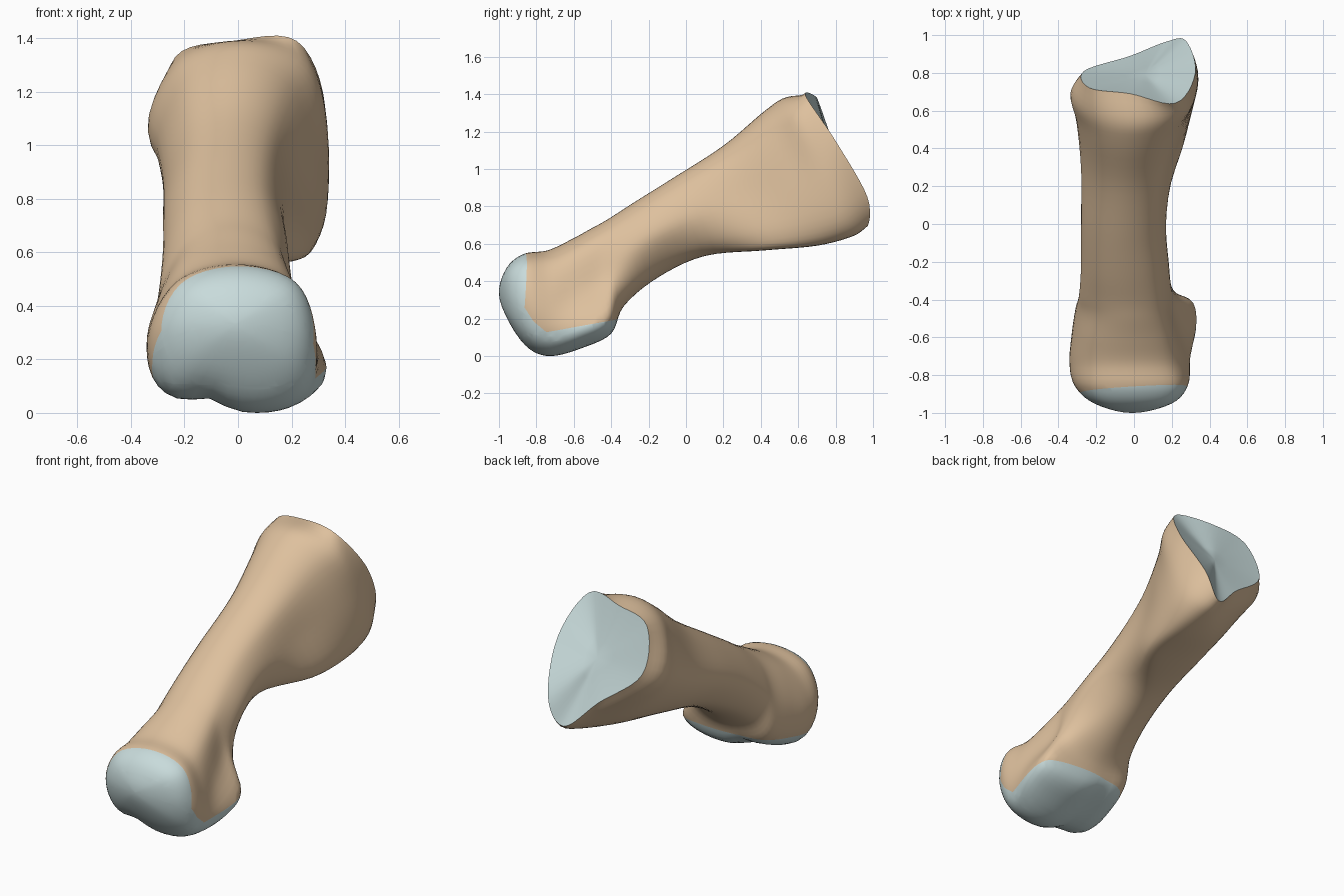
import bpy, bmesh
from math import exp
from mathutils import Vector

if "Cube" in bpy.data.objects:
    bpy.data.objects.remove(bpy.data.objects["Cube"])

# Cross-sections from the rounded head (front) to the flared base (back):
# top y,z | bottom y,z | left x at upper, mid, lower | right x same | bottom x
SECTIONS = [
    (-.96, .47, -.94, .17, -.15, -.21, -.15, .15, .20, .16, .03),
    (-.87, .545, -.84, .04, -.22, -.315, -.24, .215, .285, .24, .06),
    (-.74, .565, -.72, .0, -.23, -.34, -.27, .19, .285, .27, .07),
    (-.62, .62, -.55, .045, -.22, -.325, -.27, .17, .25, .32, .07),
    (-.51, .68, -.40, .12, -.20, -.305, -.25, .15, .215, .31, .06),
    (-.42, .73, -.33, .27, -.19, -.29, -.22, .13, .20, .19, .0),
    (-.28, .82, -.15, .42, -.19, -.28, -.20, .11, .185, .10, -.04),
    (-.08, .945, .10, .535, -.19, -.28, -.18, .10, .17, .11, -.01),
    (.20, 1.125, .42, .565, -.19, -.28, -.12, .13, .205, .25, .18),
    (.42, 1.31, .70, .59, -.21, -.30, -.07, .19, .29, .31, .21),
    (.54, 1.385, .89, .64, -.235, -.325, .02, .26, .335, .32, .20),
]
# Rim of the base joint facet: top, right side down, bottom tip, left side up
RIM = [(-.02, .69, 1.39), (.22, .64, 1.39), (.325, .80, 1.15), (.275, .97, .85),
       (.17, .965, .69), (-.02, .89, .86), (-.265, .81, 1.07), (-.235, .72, 1.33)]
AROUND, ALONG = 6, 5


def section_points(s):
    yt, zt, yb, zb, lu, lm, ll, ru, rm, rl, xb = s
    shape = [((lu + ru) / 2, 1), (ru, .88), (rm, .5), (rl, .13),
             (xb, 0), (ll, .13), (lm, .5), (lu, .88)]
    return [Vector((x, yb + (yt - yb) * t, zb + (zt - zb) * t)) for x, t in shape]


def spline(a, b, c, d, t):
    return .5 * (2 * b + (c - a) * t + (2 * a - 5 * b + 4 * c - d) * t * t
                 + (3 * b - a - 3 * c + d) * t ** 3)


def round_ring(p):
    n = len(p)
    return [spline(p[i - 1], p[i], p[(i + 1) % n], p[(i + 2) % n], k / AROUND)
            for i in range(n) for k in range(AROUND)]


def material(name, colour):
    m = bpy.data.materials.new(name)
    m.diffuse_color = colour
    m.use_nodes = True
    m.node_tree.nodes["Principled BSDF"].inputs["Base Color"].default_value = m.diffuse_color
    return m


bone = material("bone", (.73, .53, .34, 1))
cartilage = material("cartilage", (.58, .71, .71, 1))

# Skin through all sections, starting from a rounded pole at the head
rings = [round_ring(section_points(s)) for s in SECTIONS]
rings.append(round_ring([Vector(p) for p in RIM]))
n = len(rings[0])
pole = [Vector((-.01, -1, .33))] * n
opposite = rings[0][n // 2:] + rings[0][:n // 2]
ctrl = [opposite, pole] + rings + [rings[-1]]
loops = []
for j in range(1, len(ctrl) - 2):
    for k in range(ALONG):
        loops.append([spline(*q, k / ALONG) for q in zip(*ctrl[j - 1:j + 3])])
loops.append(rings[-1])

bm = bmesh.new()
grid = [[bm.verts.new(p) for p in loop] for loop in loops[1:]]
tip = bm.verts.new(pole[0])


def bridge(a, b, tag):
    for i in range(n):
        bm.faces.new((a[i], a[(i + 1) % n], b[(i + 1) % n], b[i])).material_index = tag


def fan(ring, centre, tag):
    for i in range(n):
        bm.faces.new((ring[i], ring[(i + 1) % n], centre)).material_index = tag


fan(grid[0], tip, 0)
for a, b in zip(grid, grid[1:]):
    bridge(a, b, 0)

# Groove under the head, left of the keel
for v in bm.verts:
    x, y, z = v.co
    if -.95 < y < -.3 and z < .25:
        fade = min(1, (.25 - z) / .15) * min(1, (y + .95) / .15, (-.3 - y) / .05)
        v.co.z += .035 * fade * exp(-((x + .11) / .07) ** 2)

# Slightly dished joint facet at the base
mid = sum((v.co for v in grid[-1]), Vector()) / n
last = grid[-1]
for f in (.9, .6, .3):
    dish = Vector((0, -.85, -.5)) * (.02 * (1 - f * f))
    ring = [bm.verts.new(mid.lerp(v.co, f) + dish) for v in grid[-1]]
    bridge(last, ring, 2)
    last = ring
fan(last, bm.verts.new(mid + Vector((0, -.017, -.01))), 2)

# Cut the cartilage border on the head: front, slanted and underside planes
planes = [((0, -.87, .4), (.06, -1, .07)),
          ((0, -.87, .27), (0, -.14, -.09)),
          ((0, -.815, .185), (0, -.1, -.12)),
          ((0, -.76, .125), (0, .18, -1))]
for co, no in planes:
    near = [f for f in bm.faces if f.calc_center_median().y < -.2]
    geom = set(near)
    for f in near:
        geom.update(f.edges)
        geom.update(f.verts)
    bmesh.ops.bisect_plane(bm, geom=list(geom), dist=1e-5, plane_co=co, plane_no=no)
for f in bm.faces:
    c = f.calc_center_median()
    if c.y < -.3 and any((c - Vector(co)).dot(Vector(no)) > 0 for co, no in planes):
        f.material_index = 1
bmesh.ops.recalc_face_normals(bm, faces=bm.faces[:])

# Split into named parts
for tag, (name, mat) in enumerate([("bone_shaft", bone), ("head_cartilage", cartilage),
                                   ("base_joint_facet", cartilage)]):
    part = bm.copy()
    bmesh.ops.delete(part, geom=[f for f in part.faces if f.material_index != tag],
                     context='FACES')
    for f in part.faces:
        f.material_index = 0
    me = bpy.data.meshes.new(name)
    part.to_mesh(me)
    part.free()
    me.materials.append(mat)
    ob = bpy.data.objects.new(name, me)
    bpy.context.collection.objects.link(ob)
    bpy.ops.object.select_all(action='DESELECT')
    ob.select_set(True)
    bpy.context.view_layer.objects.active = ob
    bpy.ops.object.shade_smooth_by_angle(angle=.7)
bm.free()
